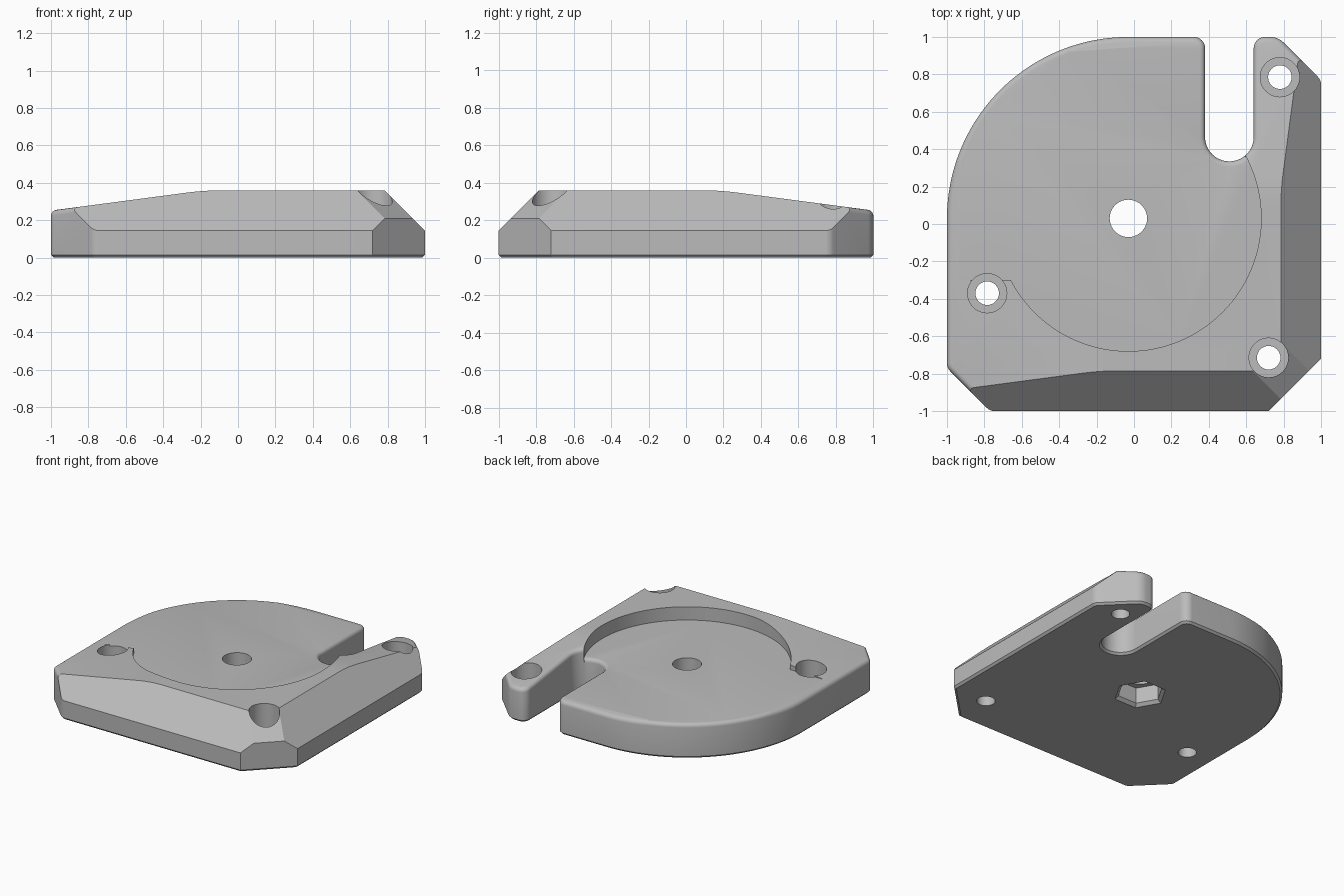
import bpy, bmesh, math
from mathutils import Vector
from mathutils.geometry import intersect_point_line

cube = bpy.data.objects.get("Cube")
if cube:
    bpy.data.objects.remove(cube)

grey = bpy.data.materials.new("mid_grey")
grey.use_nodes = True
grey.diffuse_color = (0.5, 0.5, 0.5, 1)
grey.node_tree.nodes["Principled BSDF"].inputs["Base Color"].default_value = (0.5, 0.5, 0.5, 1)

CENTRE = Vector((-0.03, 0.03))
TOP, FLOOR = 0.36, 0.26


def make_object(name, bm):
    bmesh.ops.recalc_face_normals(bm, faces=bm.faces)
    mesh = bpy.data.meshes.new(name)
    bm.to_mesh(mesh)
    bm.free()
    obj = bpy.data.objects.new(name, mesh)
    bpy.context.collection.objects.link(obj)
    mesh.materials.append(grey)
    return obj


def rounded(corners):
    """Counter-clockwise polygon whose corners (x, y, radius) are rounded."""
    pts = []
    for i, (x, y, r) in enumerate(corners):
        p = Vector((x, y))
        if not r:
            pts.append(p)
            continue
        a = (Vector(corners[i - 1][:2]) - p).normalized()
        b = (Vector(corners[(i + 1) % len(corners)][:2]) - p).normalized()
        half = a.angle(b) / 2
        mid = p + (a + b).normalized() * r / math.sin(half)
        start = p + a * r / math.tan(half) - mid
        end = p + b * r / math.tan(half) - mid
        turn = -start.angle_signed(end)
        steps = max(4, int(abs(turn) * (8 + 20 * r)))
        for k in range(steps + 1):
            t = turn * k / steps
            c, s = math.cos(t), math.sin(t)
            q = mid + Vector((c * start.x - s * start.y, s * start.x + c * start.y))
            if not pts or (q - pts[-1]).length > 0.001:
                pts.append(q)
    return pts


def prism(name, pts, z0, z1, chamfer=0):
    bm = bmesh.new()
    base = bm.faces.new([bm.verts.new((p[0], p[1], z0 + chamfer)) for p in pts])
    top = bmesh.ops.extrude_face_region(bm, geom=[base], use_keep_orig=True)
    up = [v for v in top["geom"] if isinstance(v, bmesh.types.BMVert)]
    bmesh.ops.translate(bm, verts=up, vec=(0, 0, z1 - z0 - chamfer))
    bmesh.ops.recalc_face_normals(bm, faces=bm.faces)
    if chamfer:
        bmesh.ops.inset_region(bm, faces=[base], thickness=chamfer, use_even_offset=True)
        bmesh.ops.translate(bm, verts=base.verts, vec=(0, 0, -chamfer))
    return make_object(name, bm)


def circle(c, r, n, z=None):
    ring = [(c[0] + r * math.cos(math.tau * i / n), c[1] + r * math.sin(math.tau * i / n))
            for i in range(n)]
    return ring if z is None else [(x, y, z) for x, y in ring]


def boolean(obj, cutter, operation):
    mod = obj.modifiers.new("cut", 'BOOLEAN')
    mod.object, mod.operation, mod.solver = cutter, operation, 'EXACT'
    graph = bpy.context.evaluated_depsgraph_get()
    mesh = bpy.data.meshes.new_from_object(obj.evaluated_get(graph))
    obj.modifiers.clear()
    obj.data = mesh
    bpy.data.objects.remove(cutter)


# Plate outline: large round corner, open slot and clipped corners
outline = rounded([(-0.77, -1, 0.06), (0.72, -1, 0), (1, -0.72, 0), (1, 0.77, 0.06),
                   (0.77, 1, 0.1), (0.64, 1, 0.06), (0.64, 0.335, 0.13),
                   (0.38, 0.335, 0.13), (0.38, 1, 0.06), (-1, 1, 0.97), (-1, -0.77, 0.06)])
plate = prism("base_plate", outline, 0, 0.6, chamfer=0.015)

# Convex envelope that shapes the upper side
env = bmesh.new()
bmesh.ops.create_cube(env, size=3)


def cut(co, no):
    geom = env.verts[:] + env.edges[:] + env.faces[:]
    res = bmesh.ops.bisect_plane(env, geom=geom, plane_co=co, plane_no=no, clear_outer=True)
    edges = [e for e in res["geom_cut"] if isinstance(e, bmesh.types.BMEdge)]
    bmesh.ops.holes_fill(env, edges=edges, sides=0)


cut((0, 0, TOP), (0, 0, 1))
STEPS, SLOPE, BLEND = 6, 0.132, 0.2
for i in range(1, STEPS + 1):
    run = BLEND * i / STEPS
    s, t = SLOPE * i / STEPS, 0.08 + run
    z = TOP - SLOPE * run * run / (2 * BLEND)
    cut((-t, 0, z), (-s, 0, 1))
    cut((0, t, z), (0, s, 1))
cut((0, -1, 0.145), (0, -1, 1))
cut((1, 0, 0.145), (1, 0, 1))
cut((0.86, -0.86, 0.21), (0.5, -0.5, 1))
boolean(plate, make_object("envelope", env), 'INTERSECT')

# Sunken round floor, open towards the back right corner
arc = [CENTRE + 0.71 * Vector((math.cos(a), math.sin(a)))
       for a in (math.radians(29 - 181.4 * i / 64) for i in range(65))]
recess = arc + [Vector(p) for p in ((-2, -0.3), (-2, 2), (0.51, 2), (0.51, 0.45))]
boolean(plate, prism("recess_cutter", recess, FLOOR, 1), 'DIFFERENCE')

# Soft rounding along the upper rim and slot
bm = bmesh.new()
bm.from_mesh(plate.data)
bmesh.ops.remove_doubles(bm, verts=bm.verts, dist=0.0002)
bm.normal_update()


def on_outline(p):
    p = p.to_2d()
    for i, b in enumerate(outline):
        a = outline[i - 1]
        q, f = intersect_point_line(p, a, b)
        if -0.01 <= f <= 1.01 and (q.to_2d() - p).length < 0.002:
            return True
    return False


rim = []
for e in bm.edges:
    if len(e.link_faces) == 2:
        low, high = sorted(f.normal.z for f in e.link_faces)
        mid = (e.verts[0].co + e.verts[1].co) / 2
        if abs(low) < 0.05 and high > 0.95 and on_outline(mid):
            rim.append(e)
bmesh.ops.bevel(bm, geom=rim, offset=0.028, segments=4, profile=0.5,
                affect='EDGES', clamp_overlap=False)
bm.to_mesh(plate.data)
bm.free()

# Countersunk screw holes
for spot in ((0.78, 0.785), (-0.785, -0.37), (0.72, -0.715)):
    boolean(plate, prism("bore_cutter", circle(spot, 0.105, 40), 0.12, 1), 'DIFFERENCE')
    boolean(plate, prism("hole_cutter", circle(spot, 0.063, 32), -1, 1), 'DIFFERENCE')

# Central hole with a hexagonal nut pocket underneath
boolean(plate, prism("centre_cutter", circle(CENTRE, 0.1, 40), -1, 1), 'DIFFERENCE')
boolean(plate, prism("nut_cutter", circle(CENTRE, 0.158, 6), -1, 0.14), 'DIFFERENCE')
lip = bmesh.new()
rings = [[lip.verts.new(p) for p in circle(CENTRE, r, 6, z)]
         for r, z in ((0.205, -0.02), (0.155, 0.025))]
for i in range(6):
    j = (i + 1) % 6
    lip.faces.new((rings[0][i], rings[0][j], rings[1][j], rings[1][i]))
lip.faces.new(rings[0])
lip.faces.new(rings[1])
boolean(plate, make_object("lip_cutter", lip), 'DIFFERENCE')

# Smooth curved walls, keep hard edges
bpy.ops.object.select_all(action='DESELECT')
plate.select_set(True)
bpy.context.view_layer.objects.active = plate
bpy.ops.object.shade_smooth_by_angle(angle=math.radians(28))
